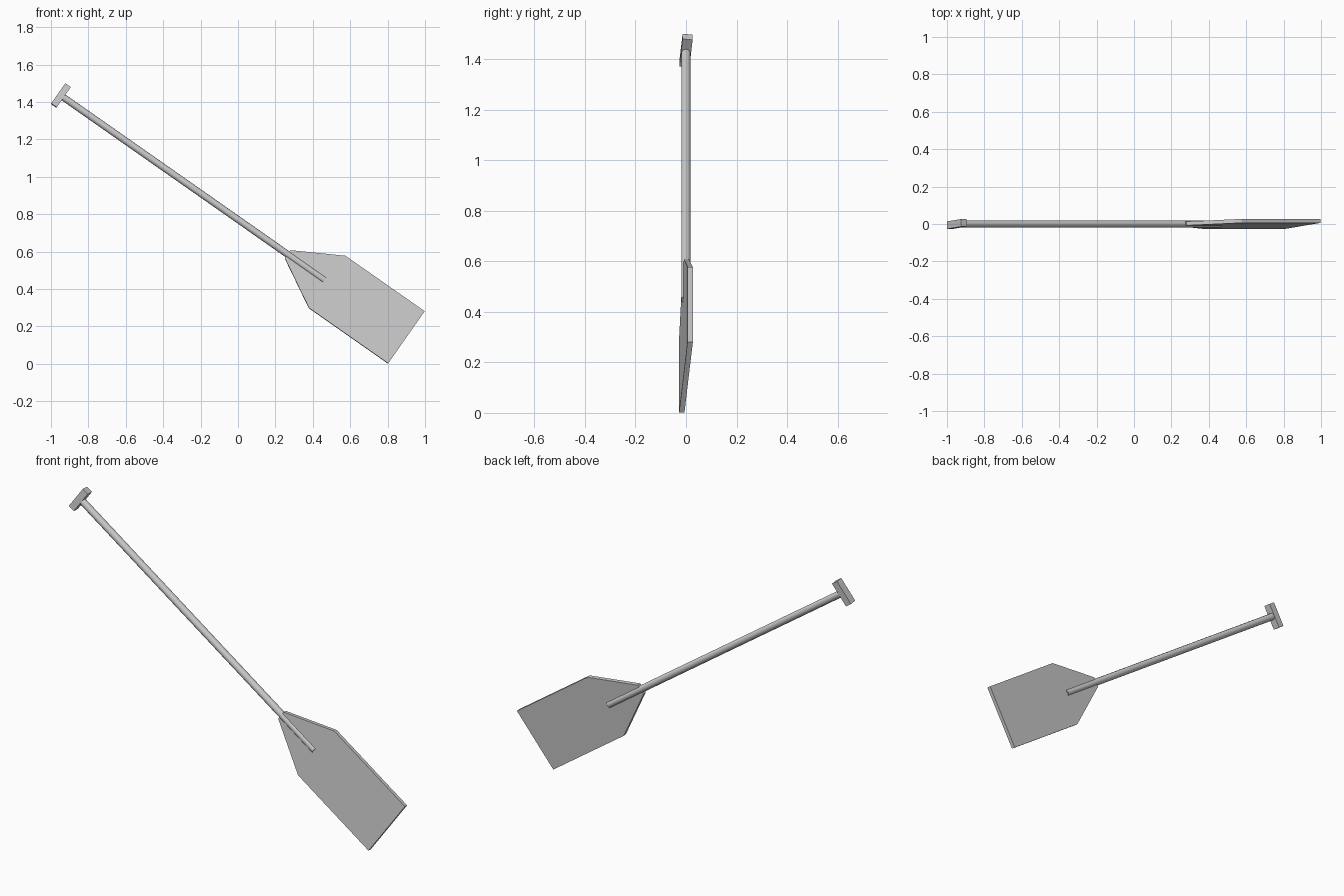
import bpy, bmesh, math
from mathutils import Matrix, Vector

if "Cube" in bpy.data.objects:
    bpy.data.objects.remove(bpy.data.objects["Cube"])

# Paddle frame: X runs down the shaft, Y across the blade, Z through its thickness
pitch, twist = math.radians(35), math.radians(5.6)
FRAME = (Matrix.Translation((0.9, 0, 0.141)) @ Matrix.Rotation(pitch, 4, 'Y')
         @ Matrix.Rotation(math.radians(90) - twist, 4, 'X'))


def add_object(name, bm):
    bmesh.ops.recalc_face_normals(bm, faces=bm.faces)
    mesh = bpy.data.meshes.new(name)
    bm.to_mesh(mesh)
    bm.free()
    obj = bpy.data.objects.new(name, mesh)
    obj.matrix_world = FRAME
    bpy.context.collection.objects.link(obj)
    return obj


def plate(name, half_outline, thickness):
    """Mirror a half outline across the shaft line and extrude it."""
    outline = half_outline + [(x, -y) for x, y in reversed(half_outline)]
    bm = bmesh.new()
    face = bm.faces.new([bm.verts.new((x, y, -thickness / 2)) for x, y in outline])
    ext = bmesh.ops.extrude_face_region(bm, geom=[face])
    verts = [g for g in ext["geom"] if isinstance(g, bmesh.types.BMVert)]
    bmesh.ops.translate(bm, verts=verts, vec=(0, 0, thickness))
    return add_object(name, bm)


# Blade with tapered shoulders, and the cross grip at the other end
plate("blade", [(0, 0.171), (-0.517, 0.171), (-0.775, 0.026)], 0.021)
plate("grip", [(-2.237, 0.066), (-2.273, 0.066)], 0.040)

# Round shaft running from the grip into the blade
start, end = -2.25, -0.535
bm = bmesh.new()
bmesh.ops.create_cone(
    bm, cap_ends=True, segments=12, radius1=0.0185, radius2=0.0185, depth=end - start,
    matrix=Matrix.Translation(((start + end) / 2, 0, 0)) @ Matrix.Rotation(math.pi / 2, 4, 'Y'))
shaft = add_object("shaft", bm)
bpy.context.view_layer.objects.active = shaft
shaft.select_set(True)
bpy.ops.object.shade_smooth_by_angle(angle=math.radians(40))
